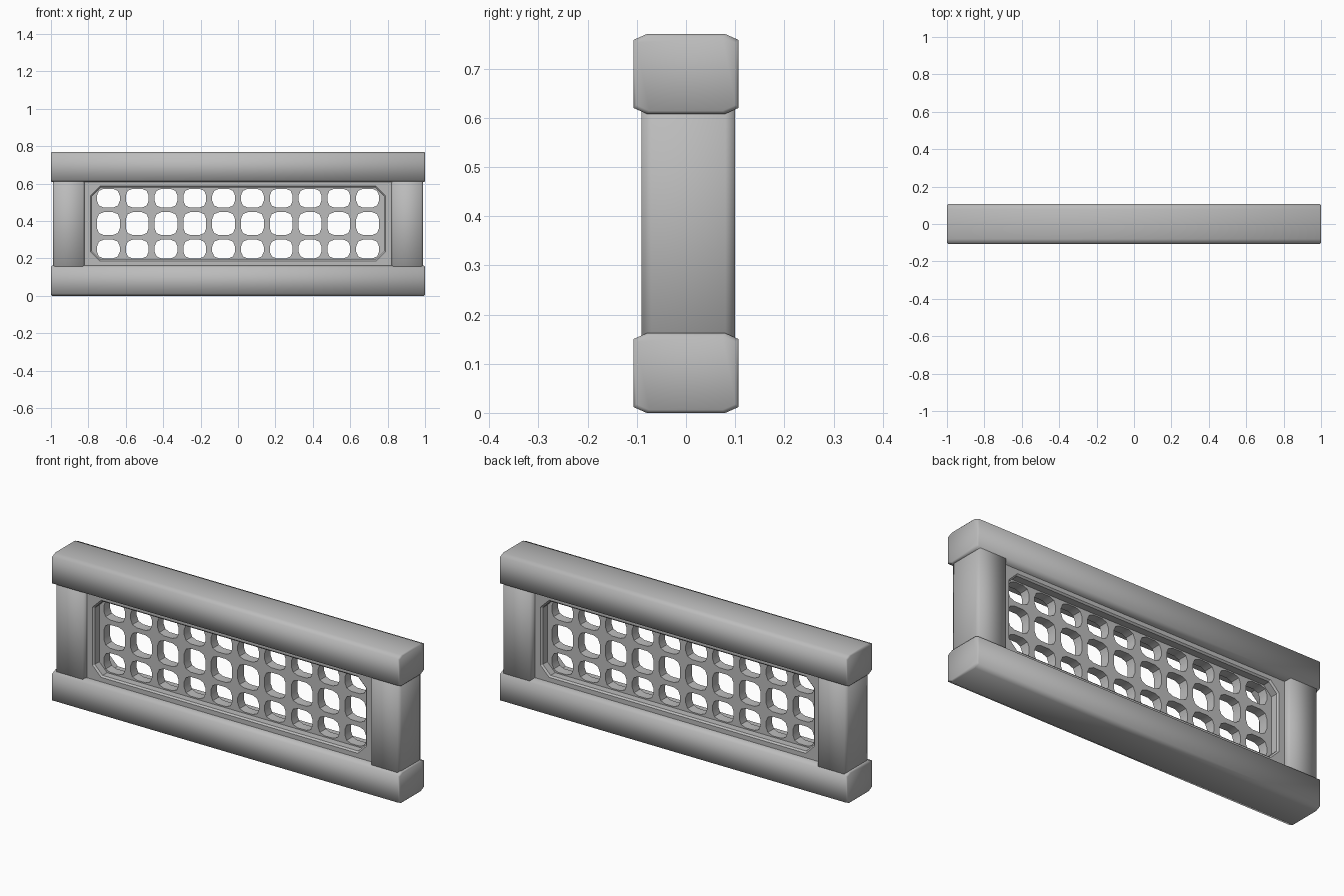
import bpy, bmesh
from math import sin, cos, pi, radians

if "Cube" in bpy.data.objects:
    bpy.data.objects.remove(bpy.data.objects["Cube"])

metal = bpy.data.materials.new("plain grey")
metal.use_nodes = True
GREY = (0.5, 0.5, 0.5, 1)
metal.diffuse_color = GREY
metal.node_tree.nodes["Principled BSDF"].inputs["Base Color"].default_value = GREY


def finish(obj, angle):
    bpy.ops.object.select_all(action='DESELECT')
    obj.select_set(True)
    bpy.context.view_layer.objects.active = obj
    if obj.type == 'CURVE':
        bpy.ops.object.convert(target='MESH')
    bpy.ops.object.shade_smooth_by_angle(angle=radians(angle))


def rounded_rect(cx, cy, w, h, rx, ry, segs):
    """Outline of a rectangle whose corners are cut with segs steps."""
    pts = []
    for k, (sx, sy) in enumerate([(1, 1), (-1, 1), (-1, -1), (1, -1)]):
        for i in range(segs + 1):
            a = (k + i / segs) * pi / 2
            pts.append((cx + sx * (w / 2 - rx) + rx * cos(a),
                        cy + sy * (h / 2 - ry) + ry * sin(a)))
    return pts


def bar(name, axis, start, end, centre, size, cut, tip):
    """Chamfered bar along x or z with slightly drawn-in ends."""
    bm = bmesh.new()
    loops = []
    for t, shrink in ((start, tip), (start + tip, 0), (end - tip, 0), (end, tip)):
        w, h = size[0] - 2 * shrink, size[1] - 2 * shrink
        ring = rounded_rect(*centre, w, h, *cut, 1)
        loops.append([bm.verts.new((t, a, b) if axis == 'x' else (a, b, t))
                      for a, b in ring])
    for lo, hi in zip(loops, loops[1:]):
        for i in range(len(lo)):
            j = (i + 1) % len(lo)
            bm.faces.new((lo[i], lo[j], hi[j], hi[i]))
    bm.faces.new(loops[0])
    bm.faces.new(loops[-1])
    bmesh.ops.recalc_face_normals(bm, faces=bm.faces)
    mesh = bpy.data.meshes.new(name)
    bm.to_mesh(mesh)
    bm.free()
    mesh.materials.append(metal)
    obj = bpy.data.objects.new(name, mesh)
    bpy.context.collection.objects.link(obj)
    finish(obj, 70)


def plate(name, outlines, half_depth, bevel):
    """Upright plate: first outline is the border, the rest are holes."""
    curve = bpy.data.curves.new(name, 'CURVE')
    curve.dimensions = '2D'
    curve.fill_mode = 'BOTH'
    curve.extrude = half_depth - bevel
    curve.bevel_depth = bevel
    curve.bevel_resolution = 0
    curve.offset = -bevel
    for pts in outlines:
        spline = curve.splines.new('POLY')
        spline.points.add(len(pts) - 1)
        for p, (x, z) in zip(spline.points, pts):
            p.co = (x, z, 0, 1)
        spline.use_cyclic_u = True
    curve.materials.append(metal)
    obj = bpy.data.objects.new(name, curve)
    obj.rotation_euler.x = pi / 2
    bpy.context.collection.objects.link(obj)
    finish(obj, 30)


# Horizontal rails
for name, z in (("bottom_rail", 0.081), ("top_rail", 0.689)):
    bar(name, 'x', -1, 1, (0, z), (0.214, 0.162), (0.027, 0.012), 0.006)

# End posts
for name, x in (("left_post", 0.905), ("right_post", -0.905)):
    bar(name, 'z', 0.14, 0.63, (x, 0.005), (0.17, 0.19), (0.01, 0.02), 0.004)

# Stepped frame around the grille
MID = 0.386
plate("inner_frame",
      [[(-0.84, 0.14), (0.84, 0.14), (0.84, 0.63), (-0.84, 0.63)],
       rounded_rect(0, MID, 1.56, 0.385, 0.045, 0.045, 1)], 0.07, 0.008)

# Perforated grille, ten by three openings
holes = [rounded_rect((i - 4.5) * 0.154, MID + row * 0.136, 0.122,
                      0.122 if row == 0 else 0.1, 0.036, 0.036, 2)
         for i in range(10) for row in (-1, 0, 1)]
plate("grille",
      [[(-0.83, 0.15), (0.83, 0.15), (0.83, 0.62), (-0.83, 0.62)]] + holes,
      0.025, 0)
